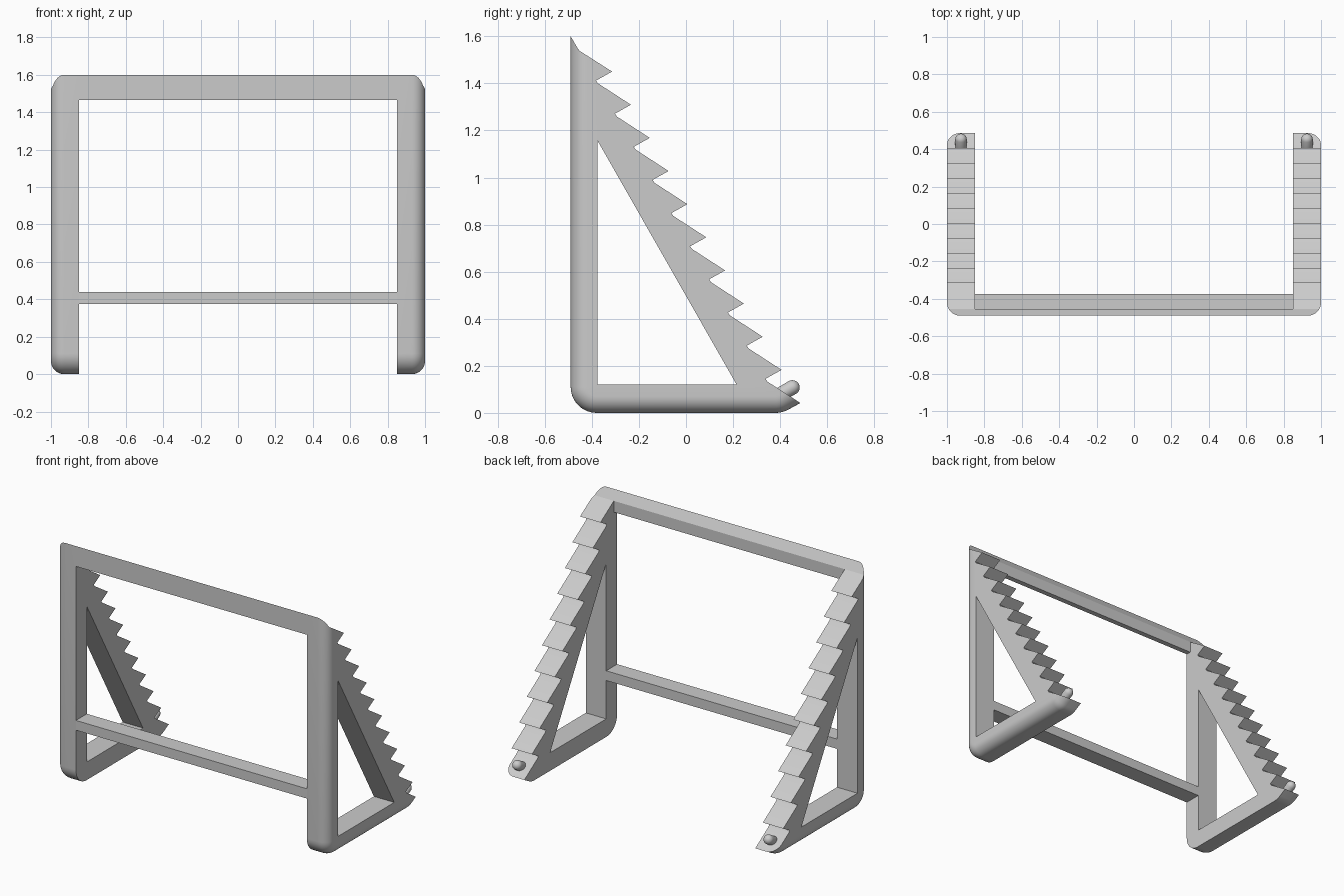
import bpy, bmesh, math
from mathutils import Matrix, Vector

if "Cube" in bpy.data.objects:
    bpy.data.objects.remove(bpy.data.objects["Cube"])

grey = bpy.data.materials.new("plain_grey")
grey.use_nodes = True
grey.diffuse_color = (0.6, 0.6, 0.6, 1)
grey.node_tree.nodes["Principled BSDF"].inputs["Base Color"].default_value = (0.6, 0.6, 0.6, 1)

INNER, OUTER, FILLET = 0.85, 1.0, 0.07
FRONT, TOP, BEND = -0.49, 1.60, 0.11
STEP = Vector((0.08, -0.1408))
FIRST_TIP = Vector((-0.314, 1.45))
TEETH = 10


def finish(name, bm, mirrored=False):
    bmesh.ops.recalc_face_normals(bm, faces=bm.faces[:])
    mesh = bpy.data.meshes.new(name)
    bm.to_mesh(mesh)
    bm.free()
    mesh.materials.append(grey)
    obj = bpy.data.objects.new(name, mesh)
    bpy.context.collection.objects.link(obj)
    bpy.ops.object.select_all(action='DESELECT')
    obj.select_set(True)
    bpy.context.view_layer.objects.active = obj
    bpy.ops.object.shade_smooth_by_angle(angle=math.radians(25))
    if mirrored:
        obj.modifiers.new("mirror", 'MIRROR').use_mirror_merge = False
    return obj


def arc(y, z, radius, start, end, steps):
    """Arc in y-z, angles in degrees measured from straight down towards +y."""
    angles = [math.radians(start + (end - start) * i / steps) for i in range(steps + 1)]
    return [(y + radius * math.sin(a), z - radius * math.cos(a)) for a in angles]


def outline(d):
    """Side outline with the front and underside pulled in by d."""
    y = FRONT + d
    knee = Vector((-0.455, 1.54))
    slope = (FIRST_TIP.y - knee.y) / (FIRST_TIP.x - knee.x)
    if y <= knee.x + 1e-5:
        top = [(y, TOP + (knee.y - TOP) * d / (knee.x - FRONT)), tuple(knee)]
        if knee.x - y < 0.001:
            top[1] = (y + 0.001, knee.y + 0.001 * slope)
    else:
        top = [(v, knee.y + (v - knee.x) * slope) for v in (y, y + 0.001)]
    pts = top
    # serrated back edge
    for k in range(TEETH):
        tip = FIRST_TIP + STEP * k
        pts += [tuple(tip), tuple(tip + Vector((-0.068, -0.038))),
                tuple(tip + Vector((-0.06, -0.05)))]
    # last tooth slides up its own face as the underside moves in
    end = FIRST_TIP + STEP * TEETH
    pts.append(tuple(end + Vector((-0.838, 0.545)) * d * 1.122))
    # rounded underside and front foot
    pts += arc(0.381, BEND, BEND - d, 30, 0, 4)
    pts += arc(FRONT + BEND, BEND, BEND - d, 0, -90, 9)
    return pts


def ring(bm, x, pts):
    verts = [bm.verts.new((x, y, z)) for y, z in pts]
    edges = [bm.edges.new((v, verts[i - 1])) for i, v in enumerate(verts)]
    return verts, edges


def bridge(bm, a, b):
    for i in range(len(a)):
        bm.faces.new((a[i - 1], a[i], b[i], b[i - 1]))


# side frames: lofted outline with rounded outer edge and triangular opening
bm = bmesh.new()
levels = [(INNER, 0.0)]
for i in range(10):
    a = math.radians(10 * i)
    levels.append((OUTER - FILLET + FILLET * math.sin(a), FILLET * (1 - math.cos(a))))
rings = [ring(bm, x, outline(d)) for x, d in levels]
for (a, _), (b, _) in zip(rings, rings[1:]):
    bridge(bm, a, b)
opening = [(-0.375, 1.155), (-0.375, 0.12), (0.215, 0.12)]
holes = [ring(bm, x, opening) for x in (INNER, OUTER)]
bridge(bm, holes[0][0], holes[1][0])
for outer, hole in ((rings[0], holes[0]), (rings[-1], holes[1])):
    bmesh.ops.triangle_fill(bm, use_beauty=True, edges=outer[1] + hole[1])
finish("side_frames", bm, mirrored=True)


# bars between the frames
def cross_bar(name, profile):
    bm = bmesh.new()
    ends = [ring(bm, x, profile)[0] for x in (-INNER, INNER)]
    bridge(bm, *ends)
    for end in ends:
        bm.faces.new(end)
    finish(name, bm)


cross_bar("top_bar", [(FRONT, 1.465), (FRONT, TOP), (-0.455, 1.54), (-0.455, 1.465)])
cross_bar("lower_rail", [(FRONT, 0.375), (FRONT, 0.44), (-0.375, 0.44), (-0.375, 0.375)])

# round-ended pegs on the lowest teeth
bm = bmesh.new()
bmesh.ops.create_uvsphere(bm, u_segments=24, v_segments=16, radius=0.031)
for v in bm.verts:
    if v.co.z < -1e-4:
        v.co.z -= 0.06
place = Matrix.Translation((0.925, 0.452, 0.108)) @ Matrix.Rotation(math.radians(-60), 4, 'X')
bmesh.ops.transform(bm, matrix=place, verts=bm.verts[:])
finish("pegs", bm, mirrored=True)
